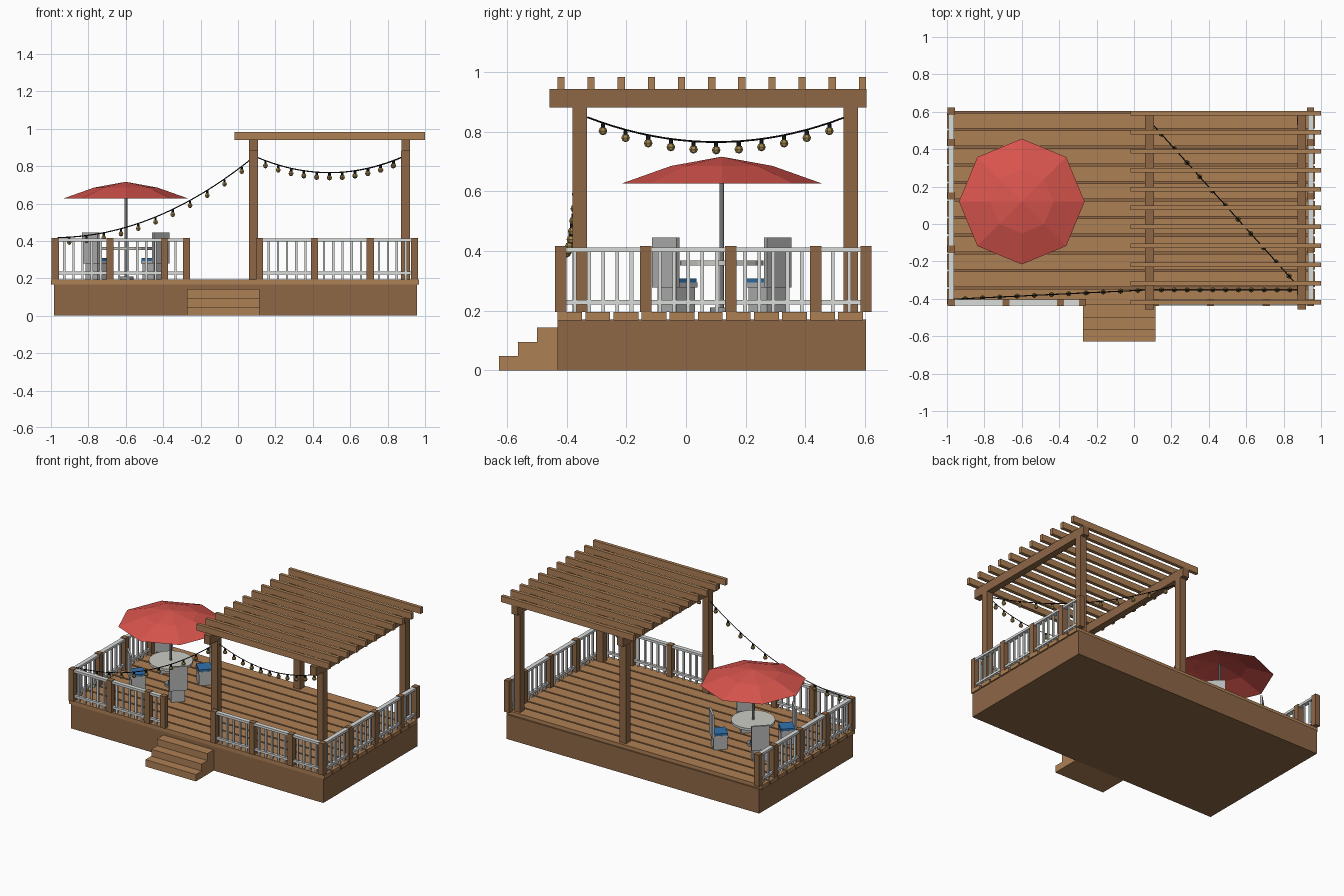
import bpy, bmesh, math
from mathutils import Matrix, Vector

if "Cube" in bpy.data.objects:
    bpy.data.objects.remove(bpy.data.objects["Cube"])


def mat(name, r, g, b):
    m = bpy.data.materials.new(name)
    m.diffuse_color = (r, g, b, 1)
    m.use_nodes = True
    m.node_tree.nodes["Principled BSDF"].inputs["Base Color"].default_value = m.diffuse_color
    return m


LIGHT = mat("light wood", 0.42, 0.215, 0.09)
DARK = mat("dark wood", 0.27, 0.137, 0.062)
WHITE = mat("white rail", 0.70, 0.72, 0.70)
GREY = mat("chair grey", 0.46, 0.47, 0.46)
STONE = mat("table top", 0.60, 0.60, 0.56)
BLUE = mat("cushion blue", 0.03, 0.17, 0.43)
RED = mat("umbrella red", 0.70, 0.09, 0.075)
METAL = mat("pole grey", 0.30, 0.31, 0.32)
BULB = mat("bulb amber", 0.38, 0.26, 0.08)
BLACK = mat("wire black", 0.012, 0.012, 0.012)


def finish(name, bm, material):
    me = bpy.data.meshes.new(name)
    bm.to_mesh(me)
    bm.free()
    me.materials.append(material)
    ob = bpy.data.objects.new(name, me)
    bpy.context.collection.objects.link(ob)
    return ob


def boxes(name, material, items, xform=Matrix()):
    """One object from many boxes given as (x0, x1, y0, y1, z0, z1)."""
    bm = bmesh.new()
    for x0, x1, y0, y1, z0, z1 in items:
        m = Matrix.Translation(((x0 + x1) / 2, (y0 + y1) / 2, (z0 + z1) / 2))
        s = Matrix.Diagonal((x1 - x0, y1 - y0, z1 - z0, 1))
        bmesh.ops.create_cube(bm, size=1, matrix=xform @ m @ s)
    return finish(name, bm, material)


def cylinder(name, material, x, y, z0, z1, r, n):
    bm = bmesh.new()
    bmesh.ops.create_cone(bm, cap_ends=True, segments=n, radius1=r, radius2=r, depth=z1 - z0,
                          matrix=Matrix.Translation((x, y, (z0 + z1) / 2)))
    return finish(name, bm, material)


# deck: skirt base, boards along x, three steps
TOP = 0.195
boxes("deck_base", DARK, [(-0.985, 0.957, -0.43, 0.603, 0, 0.17)])
pitch = 1.035 / 11
boxes("deck_boards", LIGHT, [(-1.0, 0.967, -0.431 + i * pitch, -0.431 + (i + 1) * pitch - 0.011, 0.168, TOP)
                             for i in range(11)])
boxes("steps", LIGHT, [(-0.273, 0.115, -0.627 + i * 0.064, -0.43, i * 0.048, (i + 1) * 0.048)
                       for i in range(3)])


# railings: posts at given stops, rails and balusters between them
def railing(name, stops, fixed, along_x):
    def b(a0, a1, half, z0, z1):
        if along_x:
            return (a0, a1, fixed - half, fixed + half, z0, z1)
        return (fixed - half, fixed + half, a0, a1, z0, z1)
    posts = [b(s - 0.019, s + 0.019, 0.019, TOP, 0.416) for s in stops]
    bars = []
    for s, e in zip(stops, stops[1:]):
        bars += [b(s, e, 0.015, 0.396, 0.412), b(s, e, 0.010, 0.221, 0.236)]
        n = max(2, round((e - s) / 0.048))
        for k in range(1, n):
            c = s + (e - s) * k / n
            bars.append(b(c - 0.006, c + 0.006, 0.006, TOP, 0.40))
    boxes(name + "_posts", DARK, posts)
    boxes(name + "_rails", WHITE, bars)


side = [-0.42, -0.135, 0.15, 0.435, 0.603]
railing("left_railing", side, -0.977, False)
railing("right_railing", side, 0.944, False)
railing("front_left_railing", [-0.977, -0.685, -0.393, -0.275], -0.42, True)
railing("front_right_railing", [0.115, 0.41, 0.707, 0.944], -0.42, True)

# pergola: four posts, two beams, eleven rafters
PX, PY = (0.083, 0.896), (-0.356, 0.552)
boxes("pergola_posts", DARK, [(x - 0.024, x + 0.024, y - 0.024, y + 0.024, TOP, 0.88) for x in PX for y in PY])
boxes("pergola_beams", DARK, [(x - 0.023, x + 0.023, -0.457, 0.604, 0.88, 0.942) for x in PX])
boxes("pergola_rafters", LIGHT, [(-0.018, 1.0, -0.419 + i * 0.101 - 0.012, -0.419 + i * 0.101 + 0.012, 0.94, 0.983)
                                 for i in range(11)])

# table and umbrella
CX, CY = -0.6, 0.12
cylinder("table_top", STONE, CX, CY, 0.352, 0.368, 0.14, 20)
cylinder("table_foot", METAL, CX, CY, TOP, 0.21, 0.04, 12)
cylinder("umbrella_pole", METAL, CX, CY, TOP, 0.71, 0.008, 8)
bm = bmesh.new()
rings = [[bm.verts.new((CX + r * math.cos(k * math.pi / 4), CY + r * math.sin(k * math.pi / 4), z))
          for k in range(8)] for r, z in ((0.336, 0.626), (0.17, 0.685))]
tip = bm.verts.new((CX, CY, 0.716))
for k in range(8):
    j = (k + 1) % 8
    bm.faces.new((rings[0][k], rings[0][j], rings[1][j], rings[1][k]))
    bm.faces.new((rings[1][k], rings[1][j], tip))
finish("umbrella_canopy", bm, RED)

# four chairs on the diagonals, facing the table (local +x points outward)
for i in range(4):
    m = Matrix.Translation((CX, CY, 0)) @ Matrix.Rotation(math.pi / 4 + i * math.pi / 2, 4, 'Z')
    boxes(f"chair_frame_{i + 1}", GREY, [
        (0.168, 0.266, -0.052, 0.052, 0.278, 0.294),
        (0.258, 0.272, -0.058, 0.058, 0.278, 0.445),
        (0.172, 0.260, -0.045, 0.045, TOP, 0.28)], m)
    boxes(f"chair_cushion_{i + 1}", BLUE, [(0.170, 0.258, -0.050, 0.050, 0.294, 0.308)], m)


# hanging light strings: sagging wire with caps and bulbs
def light_string(name, a, b, sag):
    a, b = Vector(a), Vector(b)

    def at(t):
        return a.lerp(b, t) - Vector((0, 0, 4 * sag * t * (1 - t)))
    cu = bpy.data.curves.new(name + "_wire", 'CURVE')
    cu.dimensions = '3D'
    cu.bevel_depth = 0.003
    cu.bevel_resolution = 0
    cu.use_fill_caps = True
    sp = cu.splines.new('POLY')
    sp.points.add(20)
    for k, p in enumerate(sp.points):
        p.co = (*at(k / 20), 1)
    cu.materials.append(BLACK)
    bpy.context.collection.objects.link(bpy.data.objects.new(name + "_wire", cu))
    bulbs, caps = bmesh.new(), bmesh.new()
    for k in range(11):
        p = at(0.06 + 0.088 * k)
        bmesh.ops.create_uvsphere(bulbs, u_segments=6, v_segments=4, radius=0.0145,
                                  matrix=Matrix.Translation(p - Vector((0, 0, 0.027))))
        bmesh.ops.create_cone(caps, cap_ends=True, segments=6, radius1=0.007, radius2=0.007, depth=0.014,
                              matrix=Matrix.Translation(p - Vector((0, 0, 0.009))))
    finish(name + "_bulbs", bulbs, BULB)
    finish(name + "_caps", caps, BLACK)


light_string("rail_string", (-0.965, -0.402, 0.418), (0.083, -0.352, 0.848), 0.105)
light_string("front_string", (0.10, -0.352, 0.848), (0.88, -0.352, 0.848), 0.083)
light_string("diagonal_string", (0.10, 0.532, 0.848), (0.875, -0.33, 0.848), 0.083)
